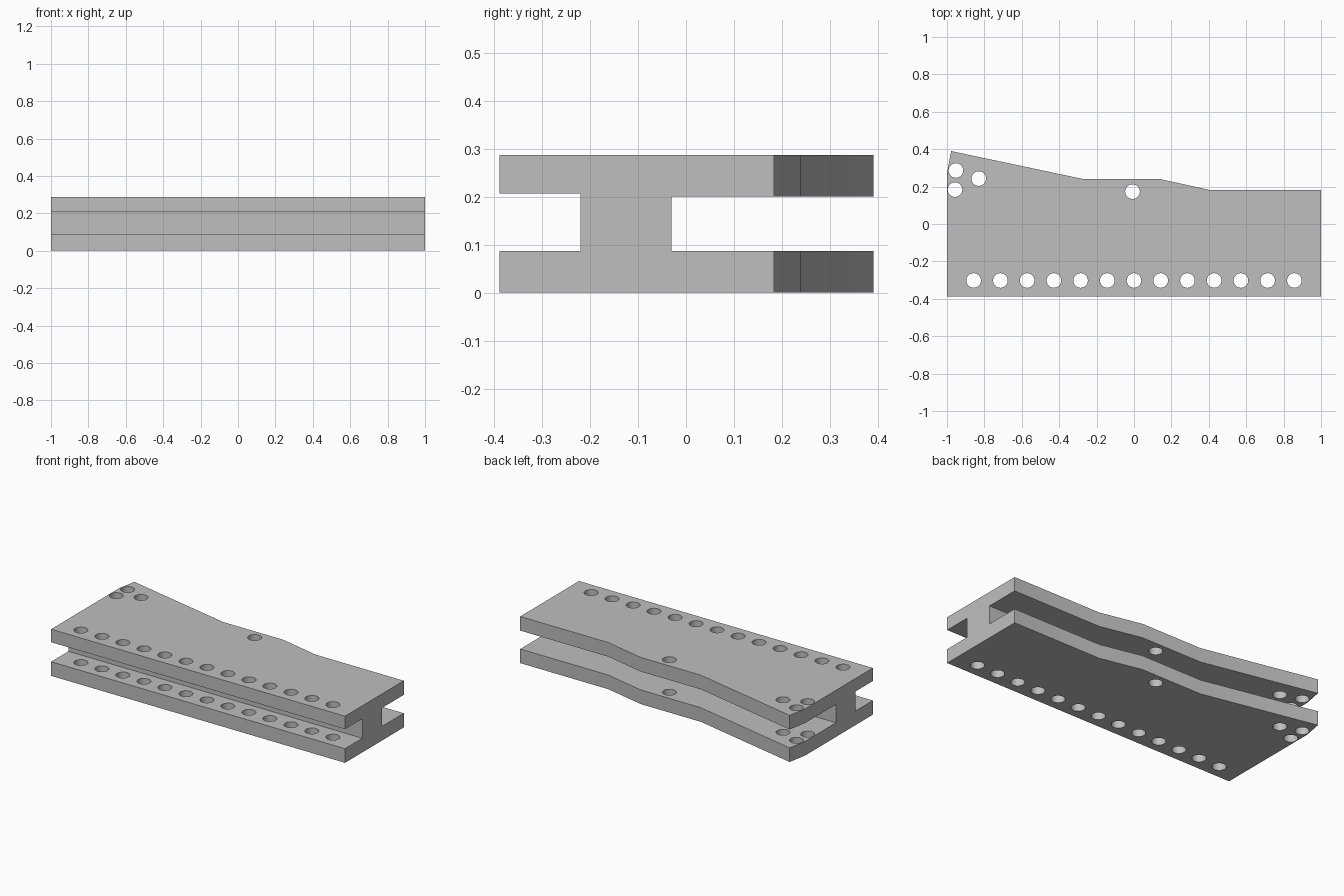
import bpy, bmesh
from mathutils import Matrix, Vector

cube = bpy.data.objects.get("Cube")
if cube:
    bpy.data.objects.remove(cube, do_unlink=True)

grey = bpy.data.materials.new("plain grey")
grey.use_nodes = True
colour = (0.52, 0.52, 0.52, 1)
grey.diffuse_color = colour
grey.node_tree.nodes["Principled BSDF"].inputs["Base Color"].default_value = colour


def make_object(name, bm):
    bmesh.ops.recalc_face_normals(bm, faces=bm.faces)
    mesh = bpy.data.meshes.new(name)
    bm.to_mesh(mesh)
    bm.free()
    mesh.materials.append(grey)
    obj = bpy.data.objects.new(name, mesh)
    bpy.context.collection.objects.link(obj)
    return obj


def prism(name, points, direction):
    bm = bmesh.new()
    face = bm.faces.new([bm.verts.new(p) for p in points])
    out = bmesh.ops.extrude_face_region(bm, geom=[face])
    verts = [v for v in out["geom"] if isinstance(v, bmesh.types.BMVert)]
    bmesh.ops.translate(bm, verts=verts, vec=Vector(direction))
    return make_object(name, bm)


def cut(target, cutter, operation):
    cutter.hide_render = True
    mod = target.modifiers.new(cutter.name, "BOOLEAN")
    mod.operation = operation
    mod.solver = "EXACT"
    mod.object = cutter
    bpy.context.view_layer.update()
    graph = bpy.context.evaluated_depsgraph_get()
    mesh = bpy.data.meshes.new_from_object(target.evaluated_get(graph))
    target.modifiers.clear()
    target.data = mesh
    bpy.data.objects.remove(cutter, do_unlink=True)


# Beam cross-section: two flanges joined by an off-centre web
height, floor = 0.287, 0.087
section = [(-0.388, 0), (0.5, 0), (0.5, floor), (-0.03, floor),
           (-0.03, 0.2), (0.5, 0.2), (0.5, height), (-0.388, height),
           (-0.388, 0.207), (-0.22, 0.207), (-0.22, floor), (-0.388, floor)]
beam = prism("flanged_beam", [(-1.1, y, z) for y, z in section], (2.2, 0, 0))

# Plan outline with the stepped back edge
outline = [(-1, -0.5), (1, -0.5), (1, 0.183), (0.4, 0.183), (0.14, 0.24),
           (-0.27, 0.24), (-0.978, 0.39), (-1, 0.27)]
cut(beam, prism("outline_cutter", [(x, y, -0.1) for x, y in outline], (0, 0, 0.5)),
    "INTERSECT")

# Bolt holes: a row along the front, three at one corner, one at the back
holes = [(i / 7, -0.302) for i in range(-6, 7)]
holes += [(-0.952, 0.286), (-0.957, 0.184), (-0.83, 0.243), (-0.008, 0.173)]
bm = bmesh.new()
for x, y in holes:
    bmesh.ops.create_cone(bm, cap_ends=True, segments=40, radius1=0.039, radius2=0.039,
                          depth=0.6, matrix=Matrix.Translation((x, y, height / 2)))
cut(beam, make_object("hole_cutters", bm), "DIFFERENCE")

# Smooth hole walls, crisp edges
bpy.ops.object.select_all(action="DESELECT")
beam.select_set(True)
bpy.context.view_layer.objects.active = beam
bpy.ops.object.shade_smooth_by_angle()
